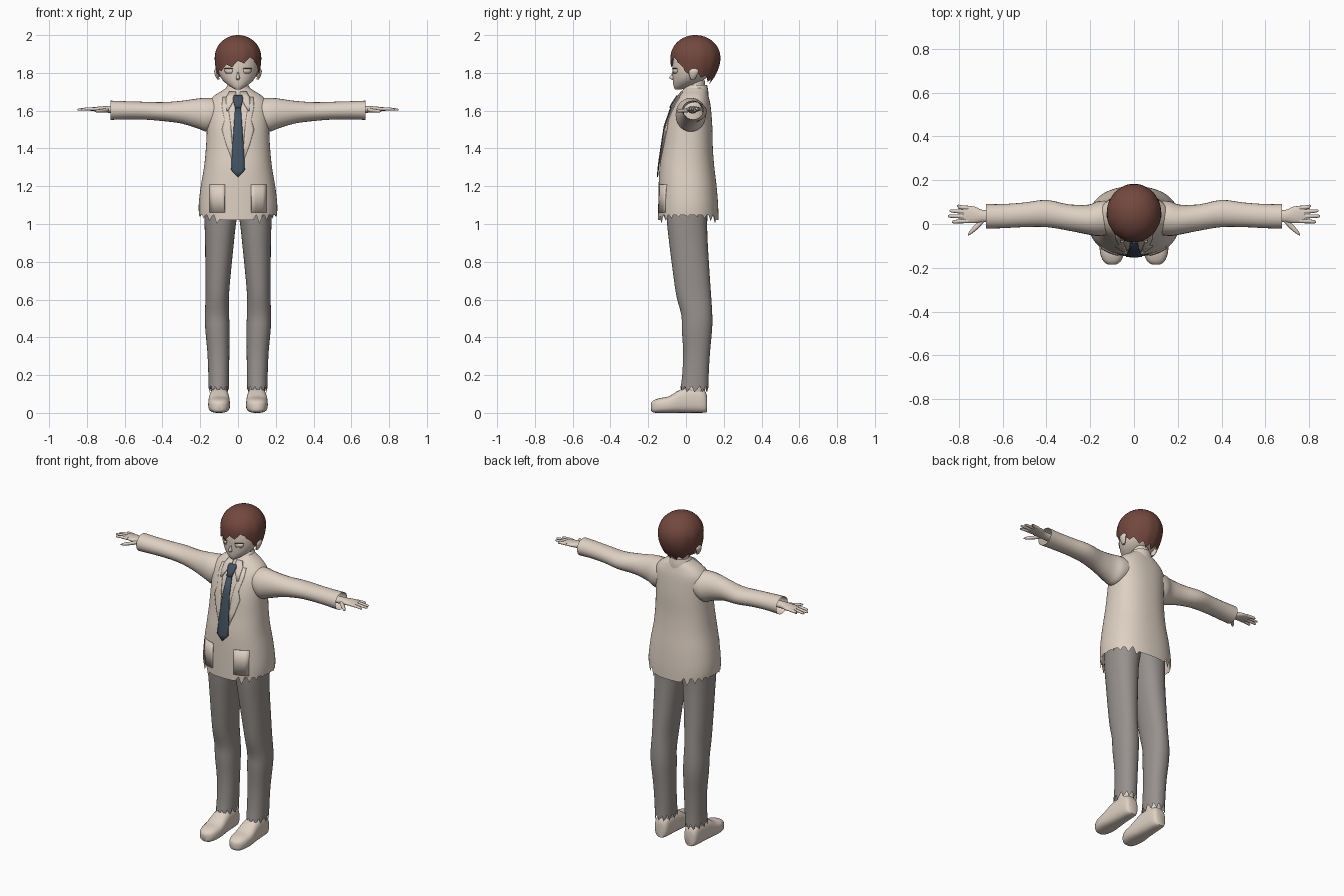
import bpy, bmesh, math

cube = bpy.data.objects.get("Cube")
if cube:
    bpy.data.objects.remove(cube, do_unlink=True)


def material(name, rgb):
    m = bpy.data.materials.new(name)
    m.use_nodes = True
    m.diffuse_color = (*rgb, 1)
    m.node_tree.nodes["Principled BSDF"].inputs["Base Color"].default_value = (*rgb, 1)
    return m


CREAM = material("cream", (0.73, 0.63, 0.54))
GREY = material("trouser grey", (0.31, 0.285, 0.27))
BROWN = material("hair brown", (0.17, 0.065, 0.048))
NAVY = material("tie blue", (0.055, 0.085, 0.12))


def finish(name, bm, mat, mirror=False, thickness=0, angle=50):
    bmesh.ops.recalc_face_normals(bm, faces=bm.faces)
    me = bpy.data.meshes.new(name)
    bm.to_mesh(me)
    bm.free()
    me.materials.append(mat)
    me.shade_smooth()
    me.set_sharp_from_angle(angle=math.radians(angle))
    ob = bpy.data.objects.new(name, me)
    bpy.context.collection.objects.link(ob)
    if thickness:
        mod = ob.modifiers.new("Thickness", 'SOLIDIFY')
        mod.thickness = thickness
        mod.offset = 0
    if mirror:
        mod = ob.modifiers.new("Mirror", 'MIRROR')
        mod.use_clip = False
        mod.use_mirror_merge = False
    return ob


def smooth_rings(rings, steps):
    """Catmull-Rom interpolation between the key rings."""
    out = []
    for i in range(len(rings) - 1):
        a, b, c, d = (rings[max(i - 1, 0)], rings[i], rings[i + 1],
                      rings[min(i + 2, len(rings) - 1)])
        for s in range(steps):
            t = s / steps
            out.append([0.5 * (2 * q + (r - p) * t + (2 * p - 5 * q + 4 * r - u) * t * t
                               + (3 * q - p - 3 * r + u) * t ** 3)
                        for p, q, r, u in zip(a, b, c, d)])
    return out + [list(rings[-1])]


def bridge(bm, rows, closed=True):
    for lo, hi in zip(rows, rows[1:]):
        n = len(lo)
        for i in range(n if closed else n - 1):
            j = (i + 1) % n
            bm.faces.new((lo[i], lo[j], hi[j], hi[i]))


def loft(name, rings, mat, axis='z', n=24, p=2.0, steps=3, start=True, end=True,
         hem=None, mirror=False, angle=50):
    """Tube through rings (position, centre u, centre v, radius u, radius v)."""
    bm = bmesh.new()
    rows = []
    for k, (w, cu, cv, ru, rv) in enumerate(smooth_rings(rings, steps)):
        row = []
        for i in range(n):
            a = 2 * math.pi * i / n
            c, s = math.cos(a), math.sin(a)
            u = cu + ru * math.copysign(abs(c) ** (2 / p), c)
            v = cv + rv * math.copysign(abs(s) ** (2 / p), s)
            h = w + (hem(i, s) if hem and k == 0 else 0)
            row.append(bm.verts.new({'z': (u, v, h), 'x': (h, u, v), 'y': (u, h, v)}[axis]))
        rows.append(row)
    bridge(bm, rows)
    if start:
        bm.faces.new(rows[0])
    if end:
        bm.faces.new(rows[-1])
    return finish(name, bm, mat, mirror, angle=angle)


def upright(rows):
    """(z, half width, front y, back y) to loft rings."""
    return [(z, 0, (f + b) / 2, r, (b - f) / 2) for z, r, f, b in rows]


def drape(name, rows, rings, p, mat, lift=0.004, mirror=False):
    """Thin plate laid on the front of a loft; rows are (z, x start, x end)."""
    bm = bmesh.new()
    grid = []
    for z, x0, x1 in smooth_rings(rows, 1):
        lo, hi = next(((a, b) for a, b in zip(rings, rings[1:]) if a[0] <= z <= b[0]))
        t = (z - lo[0]) / (hi[0] - lo[0])
        _, _, cy, rx, ry = [a + (b - a) * t for a, b in zip(lo, hi)]
        row = []
        for i in range(5):
            x = x0 + (x1 - x0) * i / 4
            y = cy - ry * max(0, 1 - (abs(x) / rx) ** p) ** (1 / p) - lift
            row.append(bm.verts.new((x, y, z)))
        grid.append(row)
    bridge(bm, grid, closed=False)
    return finish(name, bm, mat, mirror, thickness=0.006)


# Jacket body with ragged side hem
P = 2.3
torso = upright([
    (1.03, .205, -.148, .172), (1.10, .208, -.147, .170), (1.20, .197, -.145, .162),
    (1.30, .180, -.140, .150), (1.40, .170, -.125, .142), (1.50, .165, -.112, .140),
    (1.58, .165, -.090, .135), (1.64, .160, -.062, .128), (1.68, .125, -.035, .118),
    (1.705, .085, -.015, .110), (1.72, .065, 0, .100)])


def jacket_hem(i, s):
    side = max(0, 1 - s * s * 1.1)
    tooth = .025 * (i % 3 - 1) if abs(s) < .93 else 0
    return -.01 + .045 * side + tooth


loft("jacket_body", torso, CREAM, n=72, p=P, start=False, hem=jacket_hem)

# Sleeves
loft("sleeves", [
    (.10, .03, 1.59, .075, .075), (.16, .025, 1.578, .08, .09), (.21, .02, 1.585, .068, .08),
    (.30, .03, 1.592, .06, .06), (.40, .048, 1.595, .062, .05), (.50, .042, 1.60, .056, .047),
    (.60, .036, 1.602, .055, .048), (.675, .035, 1.602, .056, .051)],
    CREAM, axis='x', start=False, end=False, mirror=True)

# Jacket and shirt details
loft("collar", upright([(1.66, .095, -.045, .118), (1.70, .075, -.025, .118),
                        (1.735, .055, .005, .112)]), CREAM, start=False, end=False)
drape("collar_wings", [(1.60, .052, .060), (1.64, .030, .062), (1.67, .012, .062),
                       (1.70, .010, .045)], torso, P, CREAM, .006, mirror=True)
drape("lapels", [(1.32, .020, .024), (1.42, .030, .062), (1.50, .036, .085),
                 (1.55, .042, .070), (1.62, .052, .085), (1.67, .060, .080)],
      torso, P, CREAM, .003, mirror=True)
drape("pockets", [(1.06, .07, .15), (1.14, .07, .15), (1.21, .07, .15)],
      torso, P, CREAM, .002, mirror=True)

# Tie
drape("tie_blade", [(1.25, -.002, .002), (1.285, -.036, .036), (1.33, -.034, .034),
                    (1.42, -.029, .029), (1.52, -.022, .022), (1.62, -.015, .015)],
      torso, P, NAVY, .008)
drape("tie_knot", [(1.615, -.015, .015), (1.64, -.022, .022), (1.665, -.027, .027),
                   (1.68, -.022, .022)], torso, P, NAVY, .012)

# Trousers with ragged cuffs
loft("trouser_legs", [
    (.125, .102, .045, .054, .075), (.20, .102, .050, .055, .070), (.32, .104, .056, .058, .071),
    (.44, .109, .058, .064, .080), (.52, .111, .057, .064, .082), (.62, .110, .041, .062, .092),
    (.75, .105, .027, .068, .097), (.90, .098, .013, .076, .102), (1.0, .094, .006, .083, .106),
    (1.08, .088, .006, .091, .110), (1.16, .085, .006, .092, .112)],
    GREY, n=36, p=2.2, start=False, mirror=True, hem=lambda i, s: .017 * (i % 3 - 1))

# Shoes
loft("shoes", [
    (.112, .1, .045, .026, .040), (.095, .1, .062, .042, .061), (.03, .1, .068, .049, .068),
    (-.03, .1, .062, .054, .062), (-.09, .1, .044, .058, .044), (-.14, .1, .039, .053, .039),
    (-.172, .1, .034, .038, .032), (-.186, .1, .032, .016, .020)],
    CREAM, axis='y', p=2.8, mirror=True)
loft("ankles", [(.08, .1, .045, .042, .055), (.14, .1, .047, .042, .052),
                (.22, .102, .05, .038, .045)], CREAM, mirror=True)

# Hands
loft("palms", [(.62, .035, 1.605, .026, .020), (.69, .036, 1.607, .028, .018),
               (.73, .042, 1.608, .038, .014), (.78, .045, 1.608, .038, .009)],
     CREAM, axis='x', mirror=True)
for finger, y0, y1, tip in (("index", .014, .010, .832), ("middle", .034, .036, .850),
                            ("ring", .055, .060, .842), ("little", .073, .083, .808)):
    loft(finger + "_fingers", [(.755, y0, 1.609, .010, .009),
                               (.80, (y0 + y1) / 2, 1.609, .009, .008),
                               (tip - .008, y1, 1.606, .007, .006),
                               (tip, y1, 1.606, .003, .003)],
         CREAM, axis='x', n=10, mirror=True)
loft("thumbs", [(.685, .022, 1.605, .014, .012), (.715, -.008, 1.600, .016, .010),
                (.745, -.036, 1.598, .011, .008), (.758, -.049, 1.597, .004, .003)],
     CREAM, axis='x', n=12, mirror=True)

# Neck and head
loft("neck", upright([(1.62, .055, .0, .11), (1.69, .046, .005, .10),
                      (1.76, .045, .0, .10)]), CREAM)
head = upright([
    (1.712, .014, -.058, -.025), (1.73, .045, -.066, .03), (1.76, .080, -.070, .09),
    (1.80, .102, -.071, .13), (1.85, .108, -.071, .15), (1.92, .096, -.055, .14),
    (1.97, .060, -.01, .10)])
loft("head", head, CREAM, n=32)
loft("nose", [(1.762, 0, -.068, .006, .004), (1.773, 0, -.073, .010, .017),
              (1.79, 0, -.070, .006, .009), (1.81, 0, -.066, .004, .004)], CREAM, n=10)
loft("ears", [(1.765, .104, .035, .006, .010), (1.785, .111, .038, .010, .020),
              (1.81, .115, .042, .011, .025), (1.825, .111, .042, .006, .014)],
     CREAM, n=12, mirror=True)
drape("eyes", [(1.798, .034, .062), (1.810, .028, .070), (1.822, .030, .068)],
      head, 2, CREAM, .001, mirror=True)
drape("eyelashes", [(1.821, .026, .073), (1.825, .030, .068)], head, 2, BROWN, .003, mirror=True)


# Hair shell with a swept fringe and pointed locks
def hair():
    n, layers, mid, top = 96, 16, 1.88, 2.0
    bm = bmesh.new()
    crown = bm.verts.new((0, .05, top))
    rows = []
    for k in range(1, layers + 1):
        v, row = k / layers, []
        for i in range(n):
            a = 2 * math.pi * i / n
            c, s = math.cos(a), math.sin(a)
            front = min(max((-s - .45) / .3, 0), 1)
            low = 1.79 - .055 * max(s, 0) + (.05 + .3 * c * .125) * front
            low += .024 * abs((i % 8) / 4 - 1)
            z = top - (top - low) * v * v
            if z > mid:
                r = math.sqrt(max(0, 1 - ((z - mid) / (top - mid)) ** 2))
            else:
                r = 1 - (13 + 10 * s) * (mid - z) ** 2
            r *= 1 - .018 * v * abs((i % 8) / 4 - 1)
            row.append(bm.verts.new((.125 * r * c, .05 + .134 * r * s, z)))
        rows.append(row)
    bridge(bm, rows)
    for i in range(n):
        bm.faces.new((crown, rows[0][i], rows[0][(i + 1) % n]))
    finish("hair", bm, BROWN)


hair()
